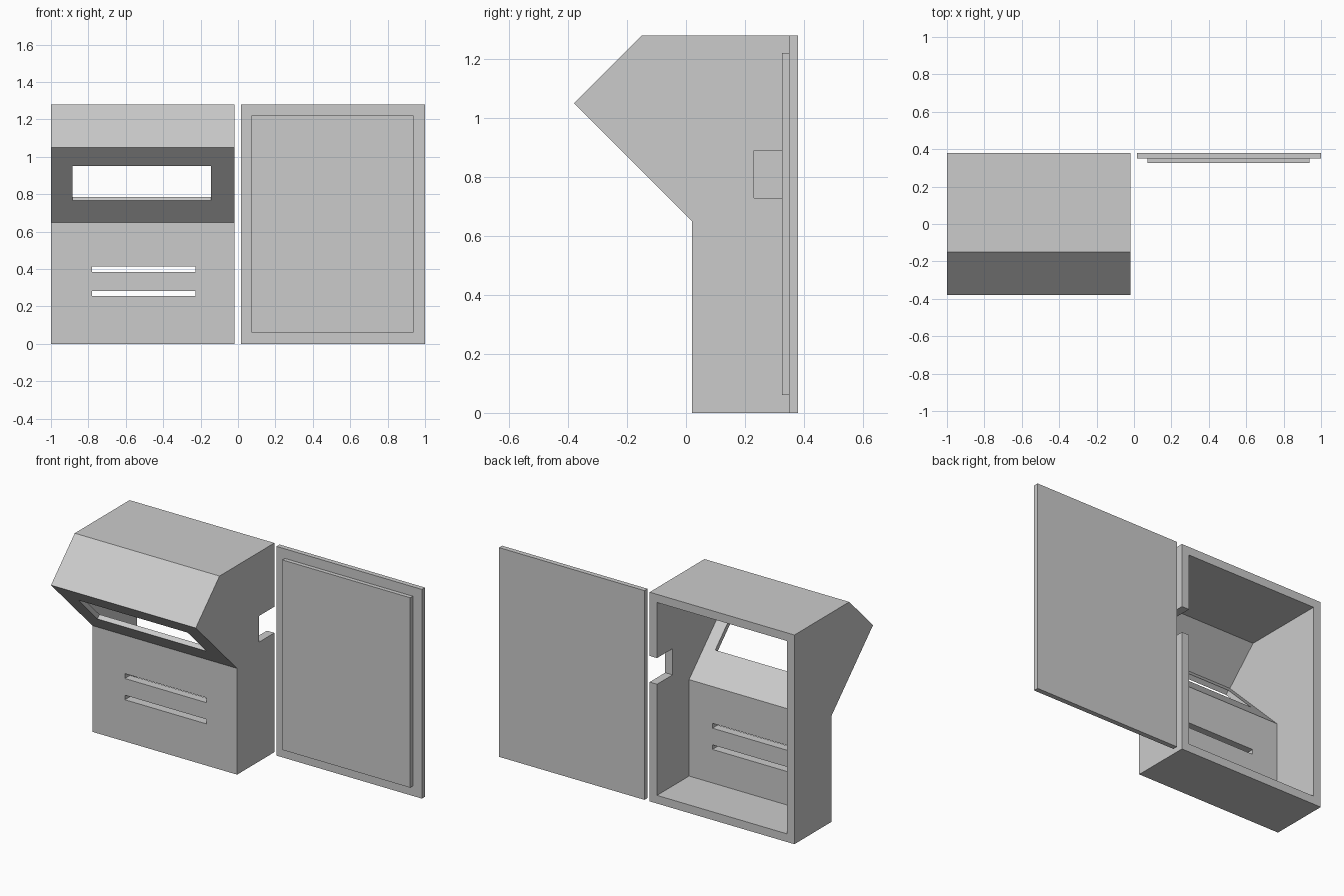
import bpy, bmesh, math
from mathutils import Matrix

if "Cube" in bpy.data.objects:
    bpy.data.objects.remove(bpy.data.objects["Cube"])


def make_object(name, bm):
    bmesh.ops.recalc_face_normals(bm, faces=bm.faces)
    mesh = bpy.data.meshes.new(name)
    bm.to_mesh(mesh)
    bm.free()
    obj = bpy.data.objects.new(name, mesh)
    bpy.context.collection.objects.link(obj)
    return obj


def prism(name, profile, x0, x1):
    """Extrude a (y, z) side profile from x0 to x1."""
    bm = bmesh.new()
    face = bm.faces.new([bm.verts.new((x0, y, z)) for y, z in profile])
    ext = bmesh.ops.extrude_face_region(bm, geom=[face])
    verts = [v for v in ext["geom"] if isinstance(v, bmesh.types.BMVert)]
    bmesh.ops.translate(bm, verts=verts, vec=(x1 - x0, 0, 0))
    return make_object(name, bm)


def box(name, x, y, z, tilt=0.0):
    """Box from (min, max) ranges, optionally tilted about its own x axis."""
    centre = [(a + b) / 2 for a, b in (x, y, z)]
    size = [b - a for a, b in (x, y, z)]
    bm = bmesh.new()
    bmesh.ops.create_cube(bm, size=1, matrix=Matrix.Translation(centre)
                          @ Matrix.Rotation(tilt, 4, 'X') @ Matrix.Diagonal((*size, 1)))
    return make_object(name, bm)


def cut(target, cutter):
    mod = target.modifiers.new("cut", 'BOOLEAN')
    mod.operation, mod.solver, mod.object = 'DIFFERENCE', 'EXACT', cutter
    cutter.hide_render = True
    bpy.context.view_layer.objects.active = target
    bpy.ops.object.modifier_apply(modifier=mod.name)
    bpy.data.objects.remove(cutter)


# Housing with the overhanging angled head
housing = prism("housing", [(0.02, 0), (0.38, 0), (0.38, 1.28), (-0.15, 1.28),
                            (-0.38, 1.05), (0.02, 0.65)], -1.0, -0.02)

# Hollow interior, open at the back
cut(housing, prism("cavity", [(0.07, 0.05), (0.45, 0.05), (0.45, 1.23), (-0.13, 1.23),
                              (-0.325, 1.035), (0.07, 0.64)], -0.95, -0.07))

# Display window, cut square to the sloping panel
wz, half = 0.858, 0.0925 * math.sqrt(2)
wy = 0.67 - wz
cut(housing, box("window", (-0.885, -0.145), (wy - 0.1, wy + 0.1),
                 (wz - half, wz + half), math.radians(45)))

# Two front slots
for z0, z1 in ((0.255, 0.283), (0.385, 0.415)):
    cut(housing, box("slot", (-0.78, -0.228), (-0.05, 0.12), (z0, z1)))

# Cable notch in the rear edge of the right wall
cut(housing, box("notch", (-0.11, 0.01), (0.23, 0.45), (0.73, 0.89)))

# Back cover laid alongside, with its raised locating panel
box("back_cover", (0.015, 1.0), (0.35, 0.38), (0, 1.28))
box("cover_inset", (0.073, 0.938), (0.325, 0.351), (0.06, 1.222))
